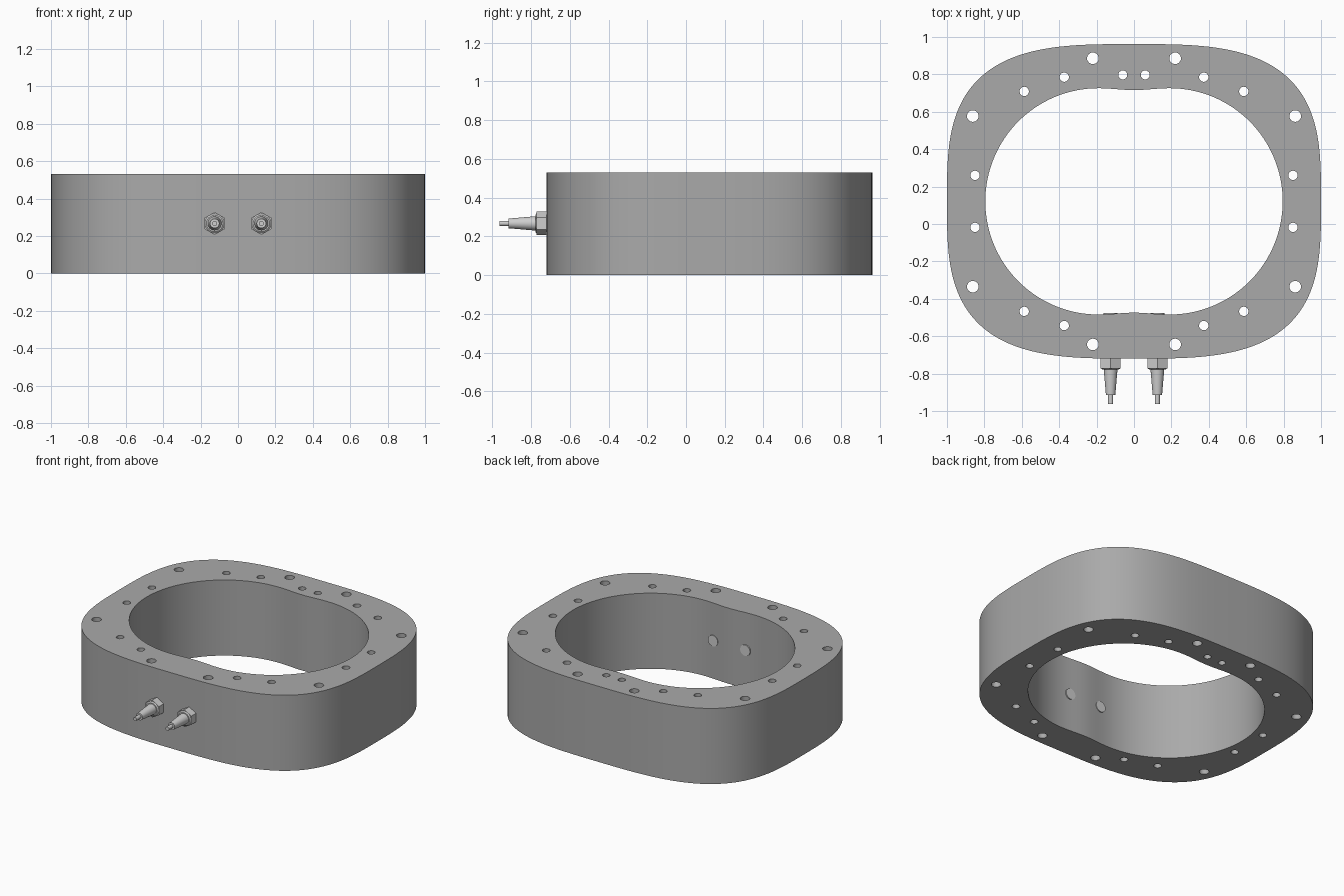
import bpy, bmesh, math

if "Cube" in bpy.data.objects:
    bpy.data.objects.remove(bpy.data.objects["Cube"])

HEIGHT, CY = 0.53, 0.121


def material(name, v):
    m = bpy.data.materials.new(name)
    m.diffuse_color = (v, v, v, 1)
    m.use_nodes = True
    m.node_tree.nodes["Principled BSDF"].inputs["Base Color"].default_value = m.diffuse_color
    return m


body_grey = material("body grey", 0.40)
fitting_grey = material("fitting light grey", 0.62)


def spow(v, e):
    return math.copysign(abs(v) ** e, v)


def rounded_outline(hx, hy, n, count=192):
    ts = [2 * math.pi * i / count for i in range(count)]
    return [(hx * spow(math.cos(t), 2 / n), CY + hy * spow(math.sin(t), 2 / n)) for t in ts]


def opening_outline(cx=0.19, r=0.605, dent=0.01, arc=64, flat=16):
    # two half circles joined by gently pinched edges
    pts = []
    for s in (1, -1):
        for i in range(arc + 1):
            a = -math.pi / 2 + math.pi * i / arc
            pts.append((s * (cx + r * math.cos(a)), CY + s * r * math.sin(a)))
        for i in range(1, flat):
            x = cx - 2 * cx * i / flat
            d = dent * (1 + math.cos(math.pi * x / cx)) / 2
            pts.append((s * x, CY + s * (r - d)))
    return pts


def circle(x, y, r, count=24):
    return [(x + r * math.cos(2 * math.pi * i / count),
             y + r * math.sin(2 * math.pi * i / count)) for i in range(count)]


# ring body: extruded outline with the opening and bolt holes
outlines = [rounded_outline(1.0, 0.841, 3.2), opening_outline()]
large = [(0.22, 0.765), (0.862, 0.456)]
small = [(0.373, 0.664), (0.587, 0.588), (0.85, 0.139)]
for holes, r in ((large, 0.031), (small, 0.025)):
    for x, dy in holes:
        for sx in (1, -1):
            for sy in (1, -1):
                outlines.append(circle(sx * x, CY + sy * dy, r))
for sx in (1, -1):
    outlines.append(circle(sx * 0.06, 0.797, 0.024))

curve = bpy.data.curves.new("ring_body", "CURVE")
curve.dimensions = '2D'
curve.fill_mode = 'BOTH'
curve.extrude = HEIGHT / 2
for pts in outlines:
    sp = curve.splines.new('POLY')
    sp.points.add(len(pts) - 1)
    for p, (x, y) in zip(sp.points, pts):
        p.co = (x, y, 0, 1)
    sp.use_cyclic_u = True
body = bpy.data.objects.new("ring_body", curve)
bpy.context.collection.objects.link(body)
body.location.z = HEIGHT / 2
bpy.context.view_layer.objects.active = body
body.select_set(True)
bpy.ops.object.convert(target='MESH')
body = bpy.context.object
bm = bmesh.new()
bm.from_mesh(body.data)
bmesh.ops.remove_doubles(bm, verts=bm.verts, dist=0.0001)
bmesh.ops.recalc_face_normals(bm, faces=bm.faces)
bm.to_mesh(body.data)
bm.free()
body.data.materials.clear()
body.data.materials.append(body_grey)
bpy.ops.object.shade_smooth_by_angle(angle=math.radians(30))


def turned(name, x, y0, y1, r0, r1, sides, mat):
    # tapered part along the front axis, r0 at y0 and r1 at y1 (y1 is further forward)
    bpy.ops.mesh.primitive_cone_add(vertices=sides, radius1=r0, radius2=r1, depth=y0 - y1,
                                    location=(x, (y0 + y1) / 2, 0.267),
                                    rotation=(math.pi / 2, 0, 0))
    ob = bpy.context.object
    ob.name = name
    ob.data.materials.append(mat)
    if sides > 6:
        bpy.ops.object.shade_smooth_by_angle(angle=math.radians(30))


# two hose fittings: threaded shank, hex nut, tapered barb, narrow tip
for side, x in (("left", -0.125), ("right", 0.125)):
    turned(side + "_shank", x, -0.475, -0.73, 0.038, 0.038, 32, fitting_grey)
    turned(side + "_hex_nut", x, -0.715, -0.772, 0.061, 0.061, 6, fitting_grey)
    turned(side + "_nut_chamfer", x, -0.772, -0.778, 0.052, 0.044, 32, fitting_grey)
    turned(side + "_barb", x, -0.775, -0.915, 0.037, 0.025, 32, fitting_grey)
    turned(side + "_tip", x, -0.91, -0.962, 0.0135, 0.0135, 24, fitting_grey)
